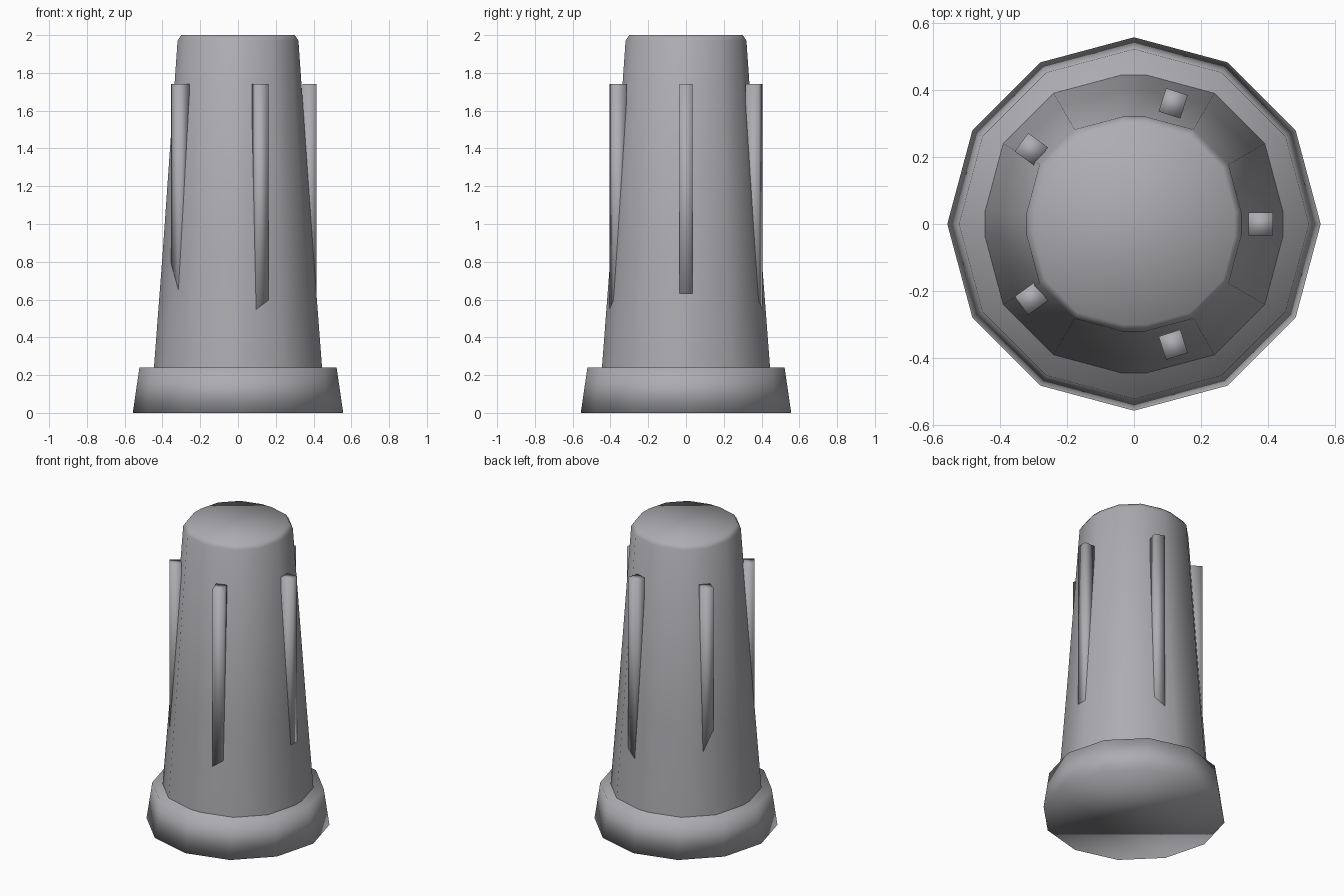
import bpy, bmesh, math

if "Cube" in bpy.data.objects:
    bpy.data.objects.remove(bpy.data.objects["Cube"])

grey = bpy.data.materials.new("dark_grey")
grey.diffuse_color = (0.42, 0.415, 0.44, 1)
grey.use_nodes = True
grey.node_tree.nodes["Principled BSDF"].inputs["Base Color"].default_value = grey.diffuse_color


def loft(name, rings):
    """Closed solid from a stack of point rings, smooth shaded."""
    bm = bmesh.new()
    loops = [[bm.verts.new(p) for p in ring] for ring in rings]
    n = len(loops[0])
    for a, b in zip(loops, loops[1:]):
        for i in range(n):
            j = (i + 1) % n
            bm.faces.new((a[i], a[j], b[j], b[i]))
    bm.faces.new(loops[0][::-1])
    bm.faces.new(loops[-1])
    for f in bm.faces:
        f.smooth = True
    mesh = bpy.data.meshes.new(name)
    bm.to_mesh(mesh)
    bm.free()
    mesh.materials.append(grey)
    obj = bpy.data.objects.new(name, mesh)
    bpy.context.collection.objects.link(obj)
    return obj


def polygon(r, z):
    return [(r * math.cos(math.radians(a)), r * math.sin(math.radians(a)), z)
            for a in range(0, 360, 30)]


def rounded_square(r, z, half=0.035):
    """Four 90-degree corner arcs joined by narrow flats on the axes."""
    pts = []
    for q in range(4):
        mid = math.radians(90 * q + 45)
        cx, cy = (half * math.sqrt(2) * f(mid) for f in (math.cos, math.sin))
        for k in range(4):
            a = math.radians(90 * q + 30 * k)
            pts.append((cx + (r - half) * math.cos(a), cy + (r - half) * math.sin(a), z))
    return pts


# flared foot
loft("base_collar", [polygon(0.557, 0), polygon(0.522, 0.24)])

# tapered shaft with a small chamfer at the tip
loft("tapered_body", [rounded_square(r, z) for r, z in
                      ((0.455, 0.003), (0.445, 0.24), (0.40, 0.83), (0.32, 1.97), (0.30, 2.0))])

# five upright ribs sunk into the taper
for i in range(5):
    rib = loft(f"rib_{i + 1}", [[(0.342, -0.034, z), (0.415, -0.034, z),
                                 (0.415, 0.034, z), (0.342, 0.034, z)]
                                for z in (0.48, 1.74)])
    rib.rotation_euler.z = math.radians(72 * i)
